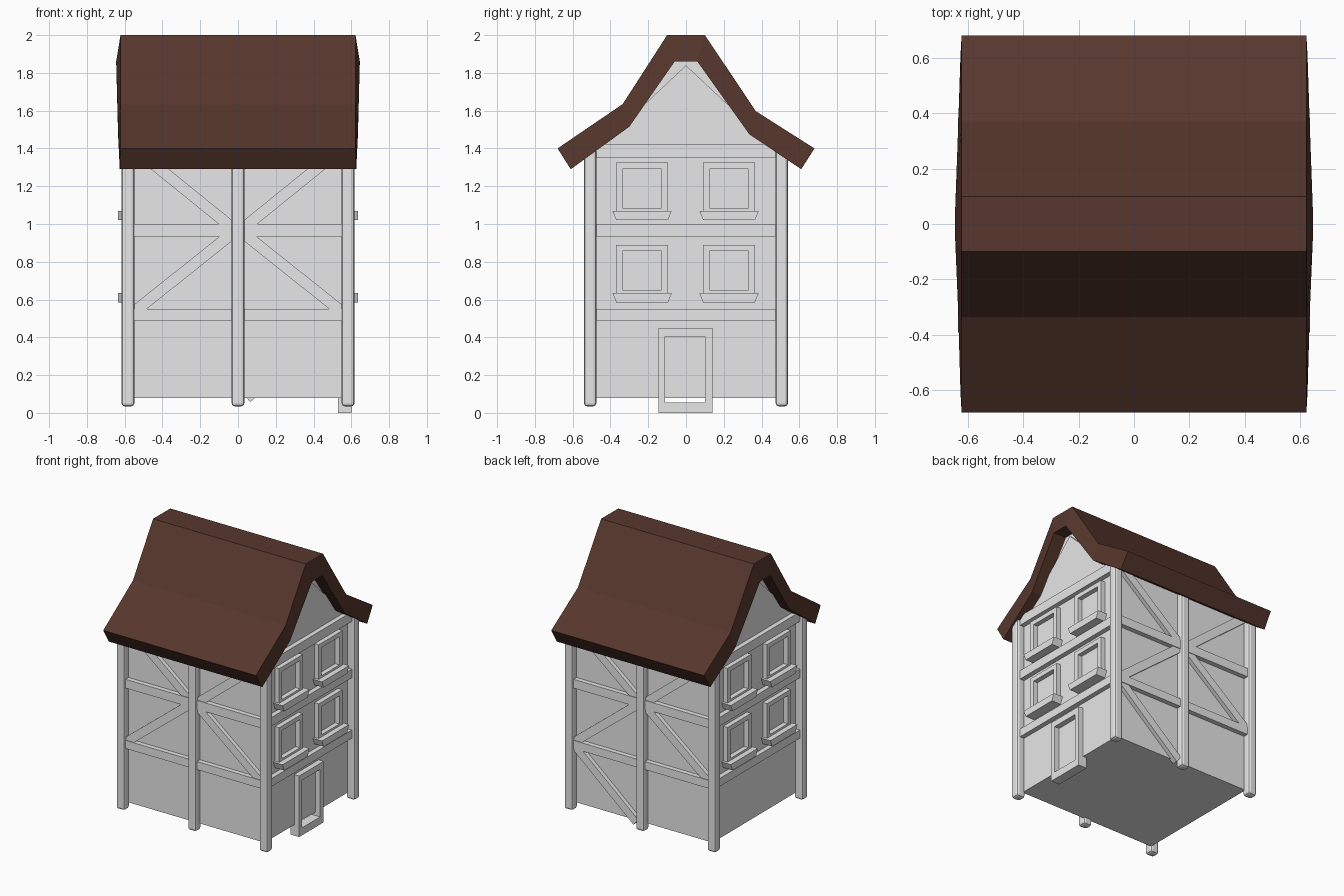
import bpy, bmesh
from math import atan2, hypot
from mathutils import Matrix, Vector

old = bpy.data.objects.get("Cube")
if old:
    bpy.data.objects.remove(old, do_unlink=True)


def material(name, rgb):
    m = bpy.data.materials.new(name)
    m.use_nodes = True
    m.diffuse_color = (*rgb, 1)
    m.node_tree.nodes["Principled BSDF"].inputs["Base Color"].default_value = (*rgb, 1)
    return m


GREY = material("pale grey", (0.8, 0.8, 0.8))
BROWN = material("roof brown", (0.095, 0.038, 0.026))


def finish(name, bm, mat=GREY):
    bmesh.ops.recalc_face_normals(bm, faces=bm.faces)
    mesh = bpy.data.meshes.new(name)
    bm.to_mesh(mesh)
    bm.free()
    mesh.materials.append(mat)
    ob = bpy.data.objects.new(name, mesh)
    bpy.context.collection.objects.link(ob)
    return ob


def box(name, lo, hi, bevel=0):
    lo, hi = Vector(lo), Vector(hi)
    bm = bmesh.new()
    bmesh.ops.create_cube(bm, size=1, matrix=Matrix.Translation((lo + hi) / 2)
                          @ Matrix.Diagonal((*(hi - lo), 1)))
    ob = finish(name, bm)
    if bevel:
        mod = ob.modifiers.new("soft edges", "BEVEL")
        mod.width, mod.segments = bevel, 2
    return ob


def prism(name, profile, x0, x1):
    """Extrude a (y, z) profile along x."""
    bm = bmesh.new()
    face = bm.faces.new([bm.verts.new((x0, y, z)) for y, z in profile])
    ext = bmesh.ops.extrude_face_region(bm, geom=[face])["geom"]
    moved = [v for v in ext if isinstance(v, bmesh.types.BMVert)]
    bmesh.ops.translate(bm, verts=moved, vec=(x1 - x0, 0, 0))
    return finish(name, bm)


def shell(name, outer, inner, ends, closed, mat=GREY):
    """Solid band between two (y, z) lines; ends gives the x range of each point."""
    bm = bmesh.new()
    n = len(outer)
    rows = []
    for i in range(n):
        (a, b), (c, d) = ends(i)
        rows.append([bm.verts.new((a, *outer[i])), bm.verts.new((b, *outer[i])),
                     bm.verts.new((d, *inner[i])), bm.verts.new((c, *inner[i]))])
    for i in range(n if closed else n - 1):
        r, s = rows[i], rows[(i + 1) % n]
        for k in range(4):
            m = (k + 1) % 4
            bm.faces.new((r[k], r[m], s[m], s[k]))
    if not closed:
        bm.faces.new(rows[0])
        bm.faces.new(rows[-1])
    return finish(name, bm, mat)


def rect(y0, y1, z0, z1):
    return [(y0, z0), (y1, z0), (y1, z1), (y0, z1)]


def frame(name, outer, inner, x0, x1):
    return shell(name, rect(*outer), rect(*inner), lambda i: ((x0, x1), (x0, x1)), True)


def brace(name, side, start, end, width=0.06):
    """Slanted timber on the front (-1) or back (+1) wall, from (x, z) to (x, z)."""
    dx, dz = end[0] - start[0], end[1] - start[1]
    bm = bmesh.new()
    place = Matrix.Translation(((start[0] + end[0]) / 2, side * 0.5, (start[1] + end[1]) / 2))
    turn = Matrix.Rotation(-atan2(dz, dx), 4, "Y")
    bmesh.ops.create_cube(bm, size=1, matrix=place @ turn
                          @ Matrix.Diagonal((hypot(dx, dz), 0.04, width, 1)))
    return finish(name, bm)


# Roof: bent slab whose underside flares towards the gables
roof_top = [(-0.68, 1.4), (-0.335, 1.635), (-0.1, 2), (0.1, 2), (0.37, 1.597), (0.68, 1.4)]
roof_under = [(-0.61, 1.29), (-0.3, 1.515), (-0.06, 1.86), (0.06, 1.86), (0.335, 1.475), (0.61, 1.29)]
flare = [0.626, 0.635, 0.645, 0.645, 0.635, 0.626]
shell("roof", roof_top, roof_under,
      lambda i: ((-0.622, 0.622), (-flare[i], flare[i])), False, BROWN)

# House body and the set-back gable filling below the roof
prism("walls", [(-0.49, 0.08), (0.49, 0.08), (0.49, 1.38), (0, 1.84), (-0.49, 1.38)], -0.56, 0.56)
prism("gable_filling", roof_under[1:5], -0.545, 0.545)

# Timber posts
for side, label in ((-1, "front"), (1, "back")):
    ys = sorted((side * 0.475, side * 0.54))
    for x, where in ((-0.583, "right"), (0, "centre"), (0.583, "left")):
        half = 0.034
        box(f"{label}_{where}_post", (x - half, ys[0], 0.035), (x + half, ys[1], 1.4), 0.016)

    # Long wall rails
    ys = sorted((side * 0.48, side * 0.525))
    for z0, z1, where in ((0.49, 0.55, "lower"), (0.935, 1.0, "upper")):
        box(f"{label}_{where}_rail", (-0.56, ys[0], z0), (0.56, ys[1], z1))

    # Slanted braces around the crossing
    for m, where in ((-1, "right"), (1, "left")):
        brace(f"{label}_{where}_upper_brace", side, (m * 0.03, 0.98), (m * 0.53, 1.385))
        brace(f"{label}_{where}_middle_brace", side, (m * 0.03, 0.95), (m * 0.55, 0.535))
brace("back_lower_brace", 1, (0.045, 0.08), (0.56, 0.52))

# Gable sides: rails, windows and sills
for side, label in ((-1, "right"), (1, "left")):
    xs = sorted((side * 0.55, side * 0.595))
    for z0, z1, where in ((0.49, 0.55, "lower"), (0.935, 1.0, "middle"), (1.35, 1.42, "top")):
        box(f"{label}_side_{where}_rail", (xs[0], -0.49, z0), (xs[1], 0.49, z1))
    for z, floor in ((0.635, "lower"), (1.07, "upper")):
        for y, where in ((-0.232, "front"), (0.228, "back")):
            name = f"{label}_{floor}_{where}_window"
            frame(name + "_frame", (y - 0.138, y + 0.138, z - 0.01, z + 0.255),
                  (y - 0.103, y + 0.103, z + 0.015, z + 0.222), *xs)
            prism(name + "_sill", [(y - 0.137, z - 0.05), (y + 0.137, z - 0.05),
                                   (y + 0.157, z), (y - 0.157, z)], side * 0.55, side * 0.635)

# Open door frame
frame("door_frame", (-0.145, 0.14, 0, 0.45), (-0.11, 0.1, 0.055, 0.405), 0.53, 0.6)
